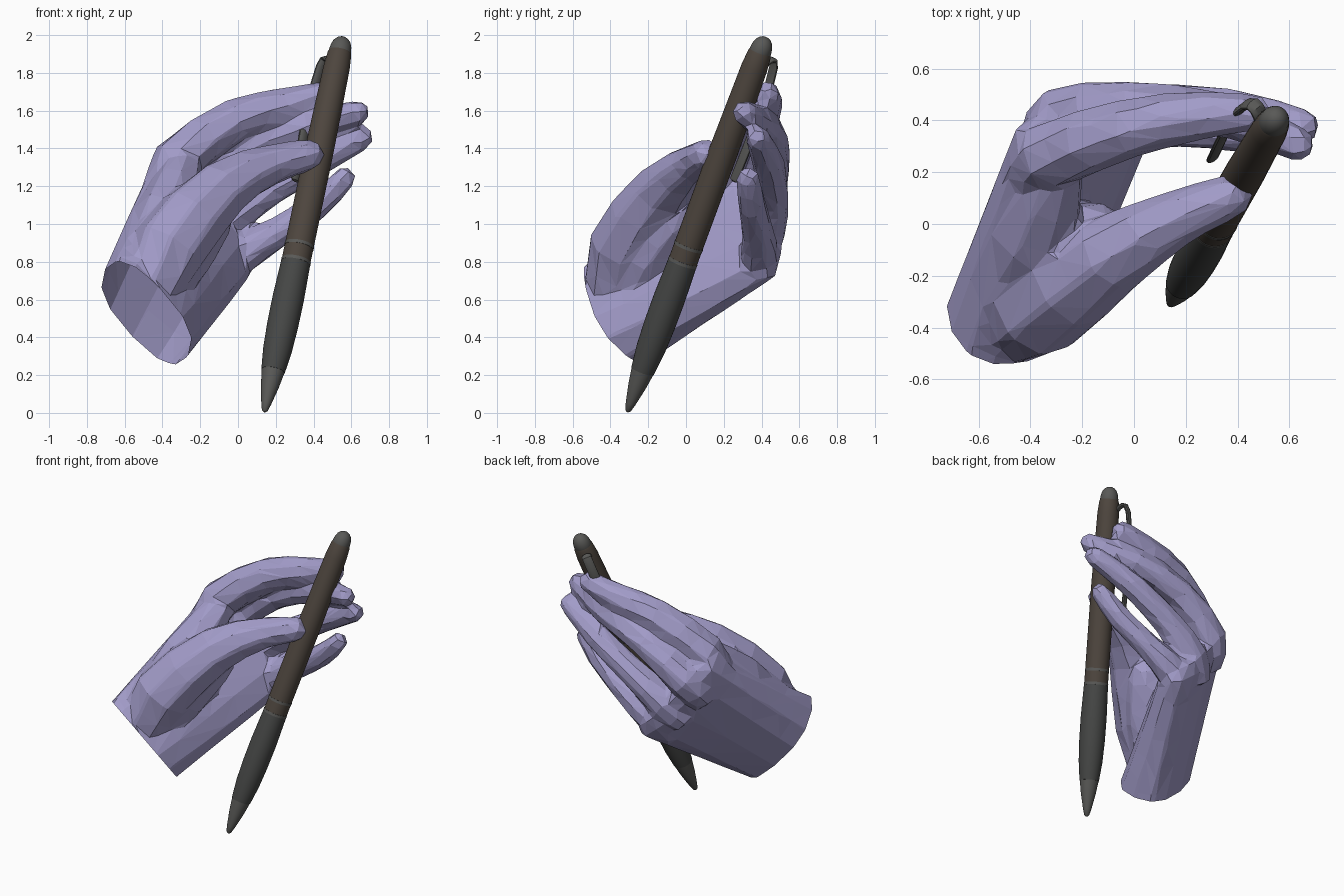
import bpy, bmesh
from math import cos, sin, pi, copysign, sqrt
from mathutils import Vector as V

if "Cube" in bpy.data.objects:
    bpy.data.objects.remove(bpy.data.objects["Cube"])


def material(name, rgb):
    m = bpy.data.materials.new(name)
    m.diffuse_color = (*rgb, 1)
    m.use_nodes = True
    m.node_tree.nodes["Principled BSDF"].inputs["Base Color"].default_value = m.diffuse_color
    return m


SKIN = material("lavender", (0.36, 0.33, 0.58))
BARREL = material("dark_brown", (0.075, 0.06, 0.048))
GRIP = material("dark_grey", (0.06, 0.062, 0.06))
METAL = material("metal_grey", (0.10, 0.10, 0.095))


def angles(n, shift=0.0):
    return [2 * pi * (k + shift) / n for k in range(n)]


def loft(name, rings, mat, smooth=False):
    """Skin a list of equal-length point rings and cap both ends."""
    bm = bmesh.new()
    vr = [[bm.verts.new(p) for p in r] for r in rings]
    n = len(vr[0])
    for a, b in zip(vr, vr[1:]):
        for i in range(n):
            j = (i + 1) % n
            bm.faces.new((a[i], a[j], b[j], b[i]))
    bm.faces.new(vr[0][::-1])
    bm.faces.new(vr[-1])
    bmesh.ops.recalc_face_normals(bm, faces=bm.faces)
    me = bpy.data.meshes.new(name)
    bm.to_mesh(me)
    bm.free()
    me.materials.append(mat)
    ob = bpy.data.objects.new(name, me)
    bpy.context.collection.objects.link(ob)
    if smooth:
        bpy.ops.object.select_all(action='DESELECT')
        bpy.context.view_layer.objects.active = ob
        ob.select_set(True)
        bpy.ops.object.shade_smooth_by_angle(angle=0.6)
    return ob


def refine(pts):
    """Add a rounded-curve midpoint between neighbouring control points."""
    p = [V(q) for q in pts]
    p = [2 * p[0] - p[1]] + p + [2 * p[-1] - p[-2]]
    res = []
    for i in range(1, len(p) - 2):
        res += [p[i], (9 * (p[i] + p[i + 1]) - p[i - 1] - p[i + 2]) / 16]
    return res + [p[-2]]


def tube(name, pts, mat, ref, sides=8, thick=1.0, smooth=False):
    """Tapered tube through (x, y, z, radius) points with a rounded tip."""
    pts = refine(pts)
    c = [p.xyz for p in pts]
    r = [p.w for p in pts]
    end, tip, rad = (c[-1] - c[-2]).normalized(), c[-1].copy(), r[-1]
    for k in (0.6, 0.95):
        c.append(tip + end * k * rad)
        r.append(rad * sqrt(1 - k * k))
    rings = []
    for i, p in enumerate(c):
        t = (c[min(i + 1, len(c) - 1)] - c[max(i - 1, 0)]).normalized()
        n = (ref - t * ref.dot(t)).normalized()
        b = t.cross(n)
        rings.append([p + r[i] * (b * cos(a) + n * thick * sin(a)) for a in angles(sides, 0.5)])
    return loft(name, rings, mat, smooth)


# Palm: rounded-box section blended from the wrist to the knuckles
wrist = V((-0.485, -0.365, 0.53)), V((0.22, 0.05, -0.23)), V((0.075, -0.165, 0.125))
knuckle = V((-0.19, 0.37, 1.035)), V((0.255, 0.06, -0.315)), V((0.07, -0.09, 0.06))


def rounded(x):
    return copysign(abs(x) ** 0.8, x)


def section(f, scale=1.0):
    c, w, t = (a.lerp(b, f) for a, b in zip(wrist, knuckle))
    return [c + scale * (w * rounded(cos(a)) + t * rounded(sin(a))) for a in angles(12)]


hand = loft("hand", [section(k / 4 - 0.25) for k in range(6)] + [section(1.08, 0.75)], SKIN)

# Thumb, ball of the thumb, web and four fingers
back = V((-0.55, 0.72, -0.42))


def apply_modifier(kind, **settings):
    bpy.context.view_layer.objects.active = hand
    mod = hand.modifiers.new(kind, kind)
    for key, value in settings.items():
        setattr(mod, key, value)
    bpy.ops.object.modifier_apply(modifier=mod.name)


def add_digit(name, *pts, grow=1.12):
    part = tube(name, [(*p[:3], p[3] * grow + 0.011) for p in pts], SKIN, back)
    apply_modifier('BOOLEAN', operation='UNION', solver='EXACT', object=part)
    bpy.data.objects.remove(part)


add_digit("thumb", (-.50, -.38, .56, .13), (-.37, -.32, .87, .19), (-.09, -.12, 1.18, .15),
          (.18, .03, 1.315, .098), (.37, .105, 1.365, .077), grow=1)
add_digit("thumb_ball", (-.46, -.32, .60, .13), (-.30, -.19, .84, .16), (-.16, -.05, 1.03, .13), grow=1)
add_digit("thumb_web", (-.50, -.30, .72, .14), (-.38, -.05, 1.05, .15), (-.29, .22, 1.31, .09), grow=1)
add_digit("index", (-.38, .19, 1.14, .09), (-.33, .26, 1.33, .11), (-.02, .37, 1.55, .095),
          (.26, .42, 1.63, .076), (.46, .43, 1.685, .056))
add_digit("middle", (-.34, .30, 1.04, .09), (-.28, .415, 1.18, .10), (0, .455, 1.385, .08),
          (.35, .42, 1.51, .068), (.63, .31, 1.59, .052))
add_digit("ring", (-.22, .34, .86, .09), (-.12, .42, .98, .095), (.10, .45, 1.14, .078),
          (.38, .44, 1.31, .068), (.65, .38, 1.455, .052))
add_digit("little", (-.11, .30, .72, .075), (-.01, .385, .82, .088), (.20, .38, .95, .068),
          (.42, .35, 1.10, .06), (.56, .33, 1.24, .048))

# Blend the joins and reduce to flat facets
apply_modifier('REMESH', mode='VOXEL', voxel_size=0.018)
apply_modifier('SMOOTH', factor=0.5, iterations=8)
tris = sum(len(p.vertices) - 2 for p in hand.data.polygons)
apply_modifier('DECIMATE', ratio=1300 / tris)

# Open wrist end
bm = bmesh.new()
bm.from_mesh(hand.data)
axis = wrist[1].cross(wrist[2]).normalized()
bmesh.ops.bisect_plane(bm, geom=bm.verts[:] + bm.edges[:] + bm.faces[:], dist=1e-5,
                       plane_co=wrist[0], plane_no=axis, clear_outer=True)
for f in bm.faces:
    f.smooth = False
    f.material_index = 0
bm.to_mesh(hand.data)
bm.free()
hand.data.materials.clear()
hand.data.materials.append(SKIN)

# Pen: turned sections along a slanted axis
tip, top = V((0.14, -0.31, 0.005)), V((0.556, 0.422, 1.99))
L = (top - tip).length
d = (top - tip).normalized()
out = V((-0.64, 0.77, 0))
out = (out - d * out.dot(d)).normalized()
side = d.cross(out)


def turned(name, mat, *profile):
    loft(name, [[tip + d * s + r * (out * cos(a) + side * sin(a)) for a in angles(32)]
                for s, r in profile], mat, True)


turned("pen_nib", METAL, (0, .006), (.01, .016), (.05, .027), (.15, .048), (.235, .061))
turned("pen_grip", GRIP, (.235, .063), (.36, .077), (.5, .083), (.65, .084), (.86, .078))
for s in (0.855, 0.945):
    turned("pen_band", METAL, (s, .079), (s + .017, .079))
turned("pen_barrel", BARREL, (.86, .077), (1.5, .077), (1.98, .07), (2.06, .063), (2.075, .057))
turned("pen_cap", METAL, (2.06, .056), (2.075, .059),
       *[(L - .065 + .065 * sin(a), .054 * cos(a) + .002) for a in (0.2, 0.6, 1.0, 1.3, 1.5)])

# Clip: flat arched strip beside the barrel
clip = (2.0, .05), (2.04, .09), (2.0, .13), (1.75, .155), (1.36, .145)
tube("pen_clip", [(*(tip + d * s + out * o), .016) for s, o in clip], METAL, side, 12, 2.0, True)
